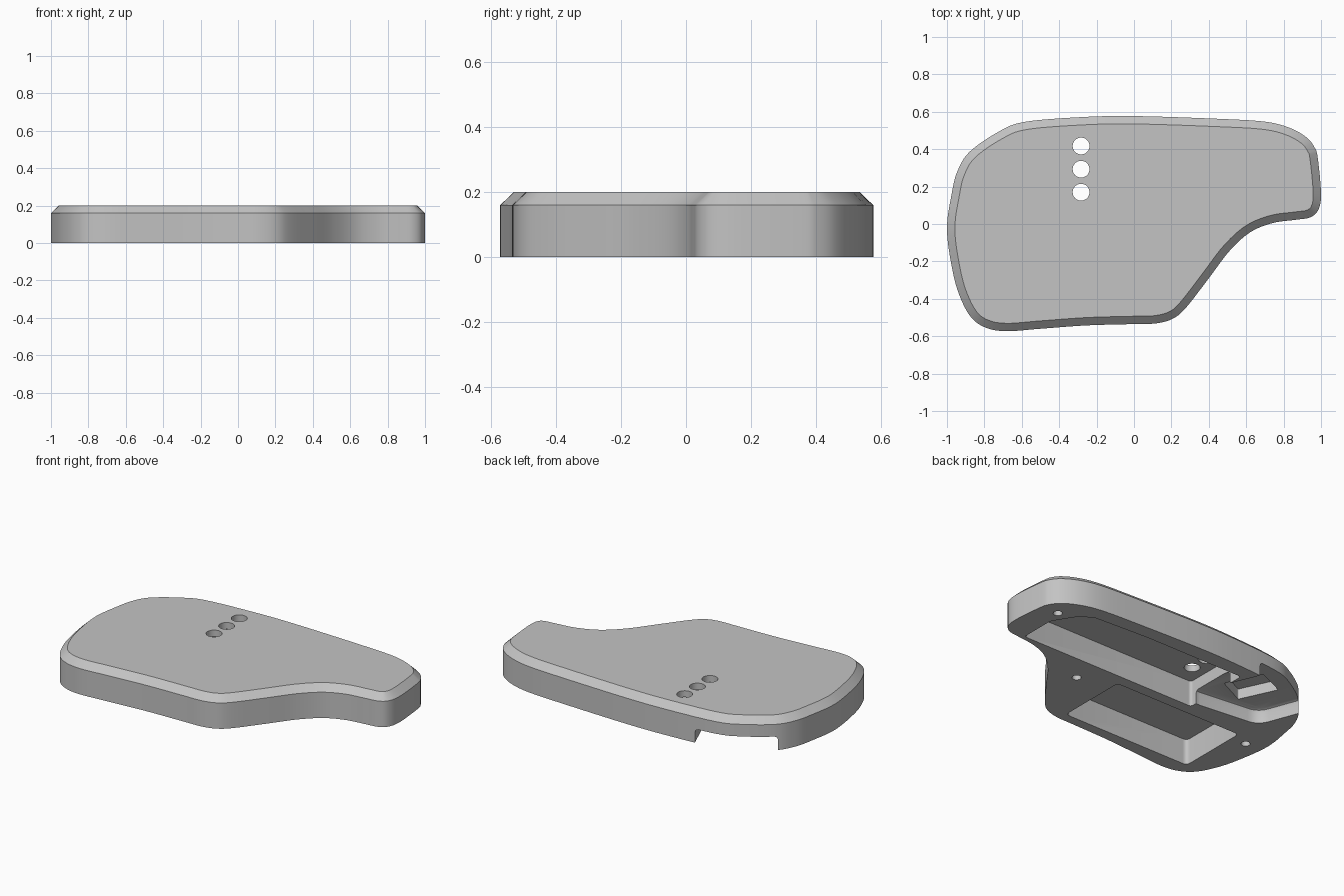
import bpy, bmesh, math
from mathutils import Vector

if "Cube" in bpy.data.objects:
    bpy.data.objects.remove(bpy.data.objects["Cube"], do_unlink=True)

WALL_TOP, TOP, CHAMFER = 0.16, 0.2, 0.042
POCKET = 0.16

grey = bpy.data.materials.new("matte_grey")
grey.use_nodes = True
grey.diffuse_color = (0.55, 0.55, 0.55, 1)
grey.node_tree.nodes["Principled BSDF"].inputs["Base Color"].default_value = (0.55, 0.55, 0.55, 1)


def smooth_loop(points, steps=6):
    """Closed Catmull-Rom curve through the points."""
    pts, out = [Vector(p) for p in points], []
    n = len(pts)
    for i in range(n):
        a, b, c, d = (pts[(i + k) % n] for k in (-1, 0, 1, 2))
        for s in range(steps):
            t = s / steps
            out.append(0.5 * (2 * b + (c - a) * t + (2 * a - 5 * b + 4 * c - d) * t**2
                              + (3 * b - a - 3 * c + d) * t**3))
    return out


def inset_loop(loop, dist):
    """Move a counter-clockwise loop inwards."""
    out = []
    for i, p in enumerate(loop):
        t = (loop[(i + 1) % len(loop)] - loop[i - 1]).normalized()
        out.append(p + Vector((-t.y, t.x)) * dist)
    return out


def rounded(points, r, steps=6):
    """Polygon with rounded corners."""
    pts, out = [Vector(p) for p in points], []
    for i, p in enumerate(pts):
        a = p + (pts[i - 1] - p).normalized() * r
        b = p + (pts[(i + 1) % len(pts)] - p).normalized() * r
        for s in range(steps + 1):
            t = s / steps
            out.append(a * (1 - t)**2 + p * 2 * t * (1 - t) + b * t**2)
    return out


def circle(x, y, r, n=32):
    return [Vector((x + r * math.cos(2 * math.pi * i / n),
                    y + r * math.sin(2 * math.pi * i / n))) for i in range(n)]


def loft(name, layers):
    """Solid from stacked (loop, z) layers."""
    bm = bmesh.new()
    rings = [[bm.verts.new((p.x, p.y, z)) for p in loop] for loop, z in layers]
    n = len(rings[0])
    for lo, hi in zip(rings, rings[1:]):
        for i in range(n):
            j = (i + 1) % n
            bm.faces.new((lo[i], lo[j], hi[j], hi[i]))
    bm.faces.new(rings[0][::-1])
    bm.faces.new(rings[-1])
    bmesh.ops.recalc_face_normals(bm, faces=bm.faces)
    mesh = bpy.data.meshes.new(name)
    bm.to_mesh(mesh)
    bm.free()
    obj = bpy.data.objects.new(name, mesh)
    mesh.materials.append(grey)
    bpy.context.collection.objects.link(obj)
    return obj


def cut(target, name, layers):
    """Subtract a lofted cutter from the target."""
    cutter = loft(name, layers)
    cutter.hide_render = True
    mod = target.modifiers.new(name, "BOOLEAN")
    mod.operation, mod.solver, mod.object = "DIFFERENCE", "EXACT", cutter
    bpy.context.view_layer.objects.active = target
    bpy.ops.object.modifier_apply(modifier=name)
    bpy.data.objects.remove(cutter, do_unlink=True)


# Shell with chamfered upper rim
outline = smooth_loop([
    (-1, -.03), (-.97, -.25), (-.93, -.39), (-.87, -.5), (-.79, -.555), (-.68, -.573),
    (-.5, -.56), (-.25, -.542), (0, -.535), (.12, -.531), (.21, -.505), (.28, -.445),
    (.4, -.29), (.51, -.145), (.62, -.045), (.74, .005), (.86, .022), (.94, .035),
    (.985, .075), (1, .16), (.983, .35), (.965, .41), (.92, .465), (.83, .515), (.7, .547),
    (.46, .562), (0, .577), (-.29, .571), (-.59, .545), (-.73, .49), (-.88, .385),
    (-.945, .28), (-.975, .16)])
shell = loft("shell", [(outline, 0), (outline, WALL_TOP),
                       (inset_loop(outline, CHAMFER), TOP)])

# Battery pocket and long rear pocket in the underside
battery = rounded([(-.785, -.475), (.1, -.475), (.1, -.025), (-.785, -.025)], .03)
cut(shell, "battery_pocket", [(battery, -.1), (battery, POCKET)])
rear = rounded([(-.38, .045), (.84, .045), (.84, .27), (.76, .4), (.68, .46),
                (.3, .48), (-.38, .48)], .02)
cut(shell, "rear_pocket", [(rear, -.1), (rear, POCKET)])

# Cable port opening through the rear corner, with a rounded ceiling
port = rounded([(-.97, .58), (-.8, .13), (-.34, .08), (-.34, .29), (-.53, .74)][::1], .07)
ccw = port
cut(shell, "cable_port", [(ccw, -.1), (ccw, .065), (inset_loop(ccw, .006), .079),
                          (inset_loop(ccw, .02), .085)])

# Deeper connector seat inside the port
seat = rounded([(-.625, .165), (-.45, .25), (-.55, .47), (-.73, .39)], .01)
cut(shell, "connector_seat", [(seat, -.1), (seat, .15)])

# Row of round holes through the top
for y in (.17, .293, .417):
    hole = circle(-.283, y, .045)
    cut(shell, "top_hole", [(hole, .1), (hole, .3)])

# Screw holes in the underside
for x, y in ((.865, .365), (.32, -.12), (-.885, -.08)):
    hole = circle(x, y, .026, 20)
    cut(shell, "screw_hole", [(hole, -.1), (hole, .12)])

bpy.ops.object.select_all(action="DESELECT")
shell.select_set(True)
bpy.context.view_layer.objects.active = shell
bpy.ops.object.shade_smooth_by_angle(angle=math.radians(25))
